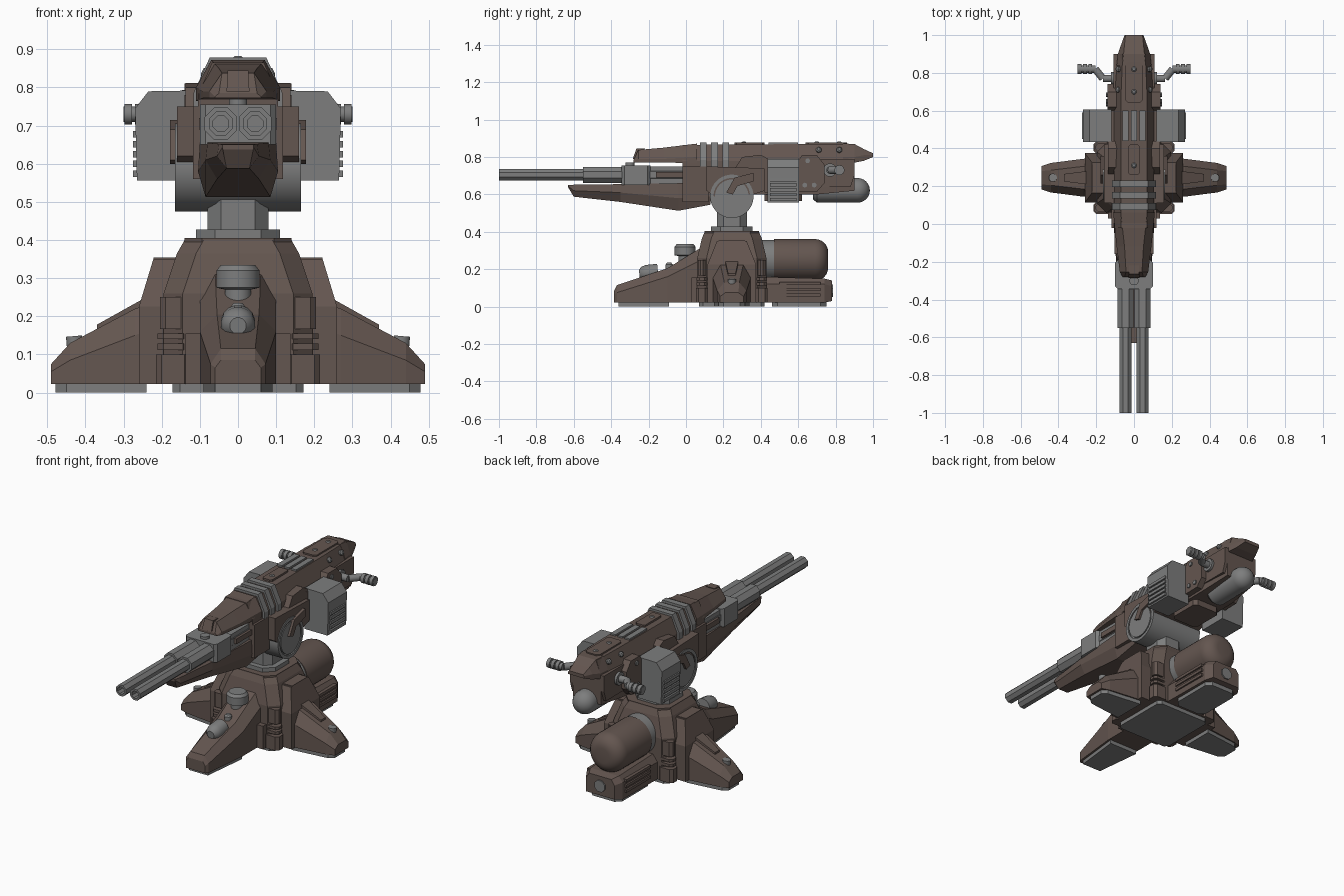
import bpy, bmesh, math
from mathutils import Vector

if "Cube" in bpy.data.objects:
    bpy.data.objects.remove(bpy.data.objects["Cube"])


def material(name, rgb):
    m = bpy.data.materials.new(name)
    m.diffuse_color = (*rgb, 1)
    m.use_nodes = True
    m.node_tree.nodes["Principled BSDF"].inputs["Base Color"].default_value = m.diffuse_color
    return m


BROWN = material("brown armour", (0.127, 0.093, 0.080))
GREY = material("grey metal", (0.205, 0.207, 0.207))


def loft(name, rings, mat, smooth=False):
    """Skin a list of equal-length point rings and cap both ends."""
    bm = bmesh.new()
    vs = [[bm.verts.new(p) for p in r] for r in rings]
    n = len(rings[0])
    for a, b in zip(vs, vs[1:]):
        for i in range(n):
            j = (i + 1) % n
            bm.faces.new((a[i], a[j], b[j], b[i]))
    bm.faces.new(vs[0])
    bm.faces.new(vs[-1])
    bmesh.ops.recalc_face_normals(bm, faces=bm.faces)
    me = bpy.data.meshes.new(name)
    bm.to_mesh(me)
    bm.free()
    me.materials.append(mat)
    ob = bpy.data.objects.new(name, me)
    bpy.context.collection.objects.link(ob)
    if smooth:
        bpy.ops.object.select_all(action='DESELECT')
        ob.select_set(True)
        bpy.context.view_layer.objects.active = ob
        bpy.ops.object.shade_smooth_by_angle(angle=math.radians(35))
    return ob


def lathe(name, base, direction, prof, n, mat, smooth=False):
    """Turn (distance, radius) pairs about a line."""
    d = Vector(direction).normalized()
    u = d.cross(Vector((0, 0, 1)) if abs(d.z) < 0.9 else Vector((1, 0, 0))).normalized()
    v = d.cross(u)
    rings = []
    for t, r in prof:
        rings.append([Vector(base) + d * t + r * (u * math.cos(a) + v * math.sin(a))
                      for a in [2 * math.pi * (i + 0.5) / n for i in range(n)]])
    return loft(name, rings, mat, smooth)


def rod(name, p, q, r, mat, n=16):
    d = Vector(q) - Vector(p)
    return lathe(name, p, d, [(0, r), (d.length, r)], n, mat, n > 10)


def rect(x0, x1, y0, y1, z, c=0.0):
    """Horizontal rectangle ring with cut corners."""
    if c == 0:
        return [(x0, y0, z), (x1, y0, z), (x1, y1, z), (x0, y1, z)]
    return [(x0 + c, y0, z), (x1 - c, y0, z), (x1, y0 + c, z), (x1, y1 - c, z),
            (x1 - c, y1, z), (x0 + c, y1, z), (x0, y1 - c, z), (x0, y0 + c, z)]


def box(name, x, y, z, mat, c=0.0):
    return loft(name, [rect(*x, *y, z[0], c), rect(*x, *y, z[1], c)], mat)


def sec(y, w, zb, zs, zt, t, wb=None):
    """Six-sided section at y: bottom, shoulder and top heights."""
    wb = w if wb is None else wb
    return [(-wb, y, zb), (wb, y, zb), (w, y, zs), (t, y, zt), (-t, y, zt), (-w, y, zs)]


def extrude_x(name, prof, x0, x1, mat):
    return loft(name, [[(x, y, z) for y, z in prof] for x in (x0, x1)], mat)


YC = 0.245
# --- base tower, collar and neck
loft("base_tower", [rect(-.195, .195, .06, .43, .022, .05), rect(-.195, .195, .06, .43, .26, .05),
                    rect(-.16, .16, .085, .405, .365, .05), rect(-.14, .14, .10, .39, .40, .05)], BROWN)
box("tower_lip", (-.14, .14), (.10, .39), (.375, .405), BROWN, .045)
box("neck_flange", (-.11, .11), (.135, .355), (.40, .428), GREY, .05)
box("neck", (-.08, .08), (.165, .325), (.42, .54), GREY, .035)
# --- foot plates
box("centre_foot_plate", (-.172, .172), (.07, .42), (0, .03), GREY, .02)
loft("front_foot_plate", [[(-.06, -.36, z), (.06, -.36, z), (.09, -.09, z), (-.09, -.09, z)] for z in (0, .03)], GREY)
box("rear_foot_plate", (-.10, .10), (.46, .75), (0, .03), GREY, .03)
# --- front leg with its lamp and sensor
loft("front_leg", [sec(-.385, .06, .022, .065, .085, .045), sec(-.37, .072, .022, .075, .115, .045),
                   sec(-.10, .10, .022, .16, .205, .055), sec(.08, .10, .022, .25, .315, .06)], BROWN)
for s in (-1, 1):
    box("front_leg_fairing", sorted((s * .08, s * .138)), (.03, .12), (.022, .155), BROWN)
lathe("sensor_drum", (0, -.005, .22), (0, 0, 1), [(0, .035), (.05, .035), (.055, .057), (.10, .057), (.115, .045)], 20, GREY, True)
lathe("front_lamp", (0, -.15, .185), (0, -1, -.1), [(0, .045), (.06, .045), (.085, .038), (.10, .022)], 16, GREY, True)
lathe("leg_bolt", (0, -.09, .19), (0, 0, 1), [(0, .02), (.035, .02), (.045, .012)], 12, GREY, True)
# --- side legs
for s in (-1, 1):
    def mx(ring):
        return [(s * x, y, z) for x, y, z in ring]
    loft("leg_shoulder", [mx(rect(.10, .26, .115, .375, .022)), mx(rect(.10, .26, .115, .375, .225)),
                          mx(rect(.10, .222, .165, .325, .35))], BROWN)
    box("shoulder_cap", sorted((s * .16, s * .222)), (.175, .315), (.34, .354), BROWN)
    rows = [(.20, .105, .18, .24, .065), (.27, .10, .15, .22, .06),
            (.44, .078, .085, .13, .04), (.49, .062, .055, .075, .035)]
    loft("side_leg", [[(s * x, YC + u, z) for u, z in
                       ((-w, .022), (w, .022), (w, zs), (t, zt), (-t, zt), (-w, zs))]
                      for x, w, zs, zt, t in rows], BROWN)
    loft("side_leg_ridge", [[(s * x, YC - h, z), (s * x, YC + h, z), (s * x, YC + h, z - .05), (s * x, YC - h, z - .05)]
                            for x, h, z in ((.25, .035, .245), (.37, .02, .178))], BROWN)
    rod("side_leg_bolt", (s * .425, YC, .09), (s * .43, YC, .148), .022, GREY, 12)
    loft("side_foot_plate", [[(s * .24, YC - .095, z), (s * .45, YC - .07, z), (s * .478, YC - .045, z),
                              (s * .478, YC + .045, z), (s * .45, YC + .07, z), (s * .24, YC + .095, z)]
                             for z in (0, .03)], GREY)
    # corner pillars with stepped ribs
    for y, d in ((.085, -1), (.405, 1)):
        for z0, z1, g in ((.022, .10, .02), (.112, .128, .016), (.14, .155, .016), (.167, .25, .01)):
            c = s * .17
            box("corner_pillar_rib", (c - .025 - g, c + .025 + g), (y - .012 - g, y + .012 + g), (z0, z1), BROWN, .015)
# --- rear leg and tank
loft("rear_leg", [sec(.40, .12, .022, .12, .16, .09), sec(.74, .115, .022, .12, .15, .09),
                  sec(.78, .09, .03, .11, .14, .07)], BROWN)
for s in (-1, 1):
    for z in (.055, .085, .115):
        box("rear_leg_rib", sorted((s * .10, s * .126)), (.50, .72), (z, z + .016), BROWN)
rod("rear_hatch", (0, .76, .085), (0, .787, .085), .035, GREY, 8)
lathe("tank_collar", (0, .36, .25), (0, 1, 0), [(0, .108), (.125, .108)], 32, GREY, True)
lathe("rear_tank", (0, .47, .25), (0, 1, 0), [(0, .112), (.22, .112)] +
      [(.22 + .07 * math.sin(a), .042 + .07 * math.cos(a)) for a in [math.radians(15 * i) for i in range(1, 7)]], 32, BROWN, True)
# --- trunnion
lathe("trunnion_drum", (-.165, YC, .59), (1, 0, 0), [(0, .09), (.008, .09), (.008, .098), (0, .098), (0, .116),
      (.33, .116), (.33, .098), (.322, .098), (.322, .09), (.33, .09)], 36, GREY, True)
for s in (-1, 1):
    extrude_x("trunnion_arm", [(.215, .61), (.25, .60), (.275, .645), (.36, .67), (.36, .715), (.26, .69)],
              s * .13, s * .178, BROWN)
# --- gun core, hood, prow and tail
loft("gun_core", [sec(-.02, .105, .60, .78, .865, .068), sec(.70, .105, .60, .78, .87, .068),
                  sec(.90, .09, .62, .78, .868, .06)], BROWN)
loft("hood", [sec(-.28, .06, .772, .776, .785, .05), sec(-.255, .075, .772, .79, .838, .042),
              sec(-.12, .092, .772, .79, .85, .05), sec(.06, .11, .765, .80, .872, .07)], BROWN)
loft("hood_window", [rect(-.03, .03, -.285, -.24, .79), rect(-.027, .027, -.265, -.22, .845)], BROWN)
loft("prow", [sec(-.63, .04, .638, .645, .65, .04), sec(-.60, .055, .588, .62, .652, .05, .03),
              sec(-.35, .085, .56, .61, .655, .08, .055), sec(-.04, .105, .513, .58, .66, .10, .085),
              sec(.13, .105, .545, .59, .66, .10, .085)], BROWN)
loft("tail", [sec(.84, .092, .765, .80, .872, .062), sec(.90, .085, .77, .80, .87, .055),
              sec(.95, .068, .78, .81, .843, .05), sec(1.0, .05, .80, .812, .82, .045)], BROWN)
box("rear_underblock", (-.085, .085), (.42, .62), (.565, .62), BROWN, .02)
for y in (.075, .135, .195):
    loft("band", [sec(y + d, .117, .74, .785, .879, .074) for d in (0, .035)], GREY)
for i in range(3):
    x = -.045 + i * .045
    box("top_vent", (x - .016, x + .016), (.44, .60), (.85, .878), GREY)
box("top_spine", (-.03, .03), (.26, .42), (.85, .878), BROWN, .01)
box("rear_top_plate", (-.045, .045), (.64, .86), (.85, .878), BROWN, .015)
for y in (.31, .70, .82):
    lathe("top_bolt", (0, y, .87), (0, 0, 1), [(0, .014), (.008, .014), (.013, .008)], 10, GREY)
# --- barrels and housings
box("barrel_housing", (-.10, .10), (-.345, -.19), (.65, .755), GREY, .015)
rod("housing_cap", (0, -.30, .74), (0, -.30, .77), .025, GREY, 12)
box("barrel_cradle", (-.085, .085), (-.20, 0), (.655, .75), GREY)
for s in (-1, 1):
    lathe("barrel", (s * .045, -.34, .705), (0, -1, 0),
          [(-.34, .046), (.21, .046), (.21, .034), (.66, .034), (.66, .022), (.60, .022)], 8, GREY)
    # --- side armour
    box("cradle_rail", sorted((s * .08, s * .102)), (-.16, 0), (.69, .72), BROWN)
    extrude_x("front_cheek", [(-.02, .56), (.12, .56), (.12, .75), (-.02, .75)], s * .08, s * .118, BROWN)
    extrude_x("side_plate", [(.11, .62), (.15, .59), (.36, .60), (.42, .62), (.42, .74), (.11, .75)],
              s * .09, s * .16, BROWN)
    extrude_x("upper_cheek", [(.25, .72), (.44, .72), (.44, .79), (.40, .812), (.30, .80)], s * .08, s * .138, BROWN)
    extrude_x("rear_cheek", [(.42, .61), (.70, .615), (.74, .66), (.74, .76), (.70, .81), (.62, .81), (.60, .78), (.42, .78)],
              s * .08, s * .14, BROWN)
    for y, z in ((.635, .65), (.685, .65), (.65, .78)):
        rod("cheek_bolt", (s * .13, y, z), (s * .147, y, z), .013, GREY, 10)
    for y, z in ((.71, .835), (.82, .835)):
        lathe("shoulder_bolt", (s * .078, y, z), (s, 0, .5), [(0, .015), (.012, .015), (.018, .008)], 10, GREY)
    extrude_x("rear_side_panel", [(.72, .64), (.88, .64), (.90, .70), (.90, .79), (.72, .79)], s * .07, s * .108, BROWN)
    # --- ammunition boxes
    loft("ammo_box", [[(s * x, y, z) for x, z in ((.12, .556), (.265, .556), (.27, .745), (.235, .79), (.12, .792))]
                      for y in (.435, .605)], GREY)
    for i in range(5):
        z = .565 + i * .026
        box("ammo_box_rib", sorted((s * .255, s * .276)), (.45, .59), (z, z + .017), GREY)
    # --- grip handles
    pts = [(s * .09, .77, .73), (s * .165, .77, .73), (s * .205, .82, .73), (s * .30, .82, .73)]
    for p, q in zip(pts, pts[1:]):
        rod("handle_tube", p, q, .02, GREY, 14)
    rod("handle_flange", (s * .10, .77, .73), (s * .122, .77, .73), .036, GREY, 16)
    for i in range(3):
        x = .222 + i * .028
        rod("handle_grip_ring", (s * x, .82, .73), (s * (x + .02), .82, .73), .027, GREY, 14)
# --- gas bottle under the rear
lathe("gas_bottle", (0, .68, .622), (0, 1, 0), [(0, .05), (.02, .066), (.235, .066)] +
      [(.235 + .068 * math.sin(a), .066 * math.cos(a) + .001) for a in [math.radians(15 * i) for i in range(1, 7)]],
      24, GREY, True)
